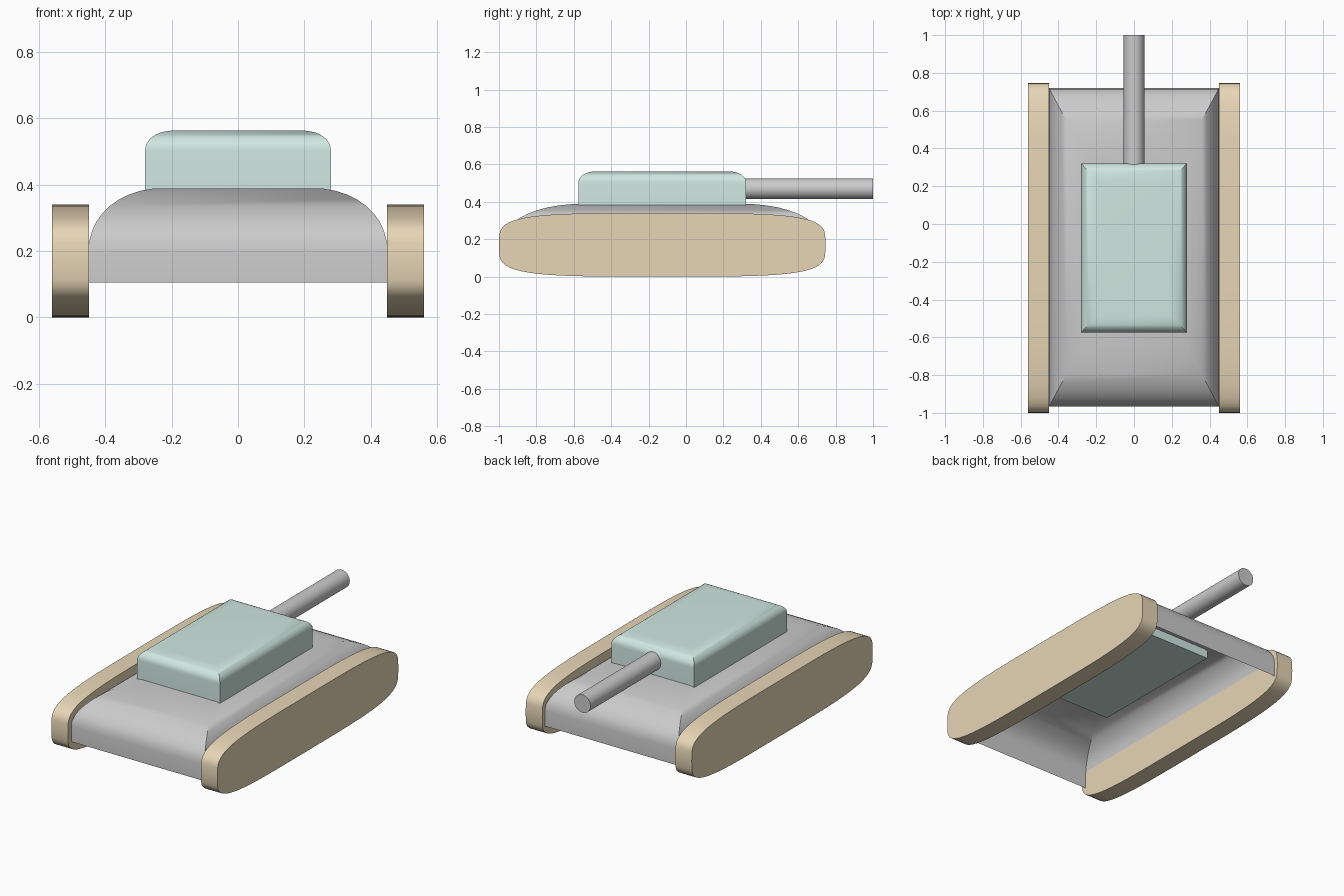
import bpy, bmesh, math

if "Cube" in bpy.data.objects:
    bpy.data.objects.remove(bpy.data.objects["Cube"])

CY = -0.127  # shared centre of hull, turret and tracks


def material(name, rgb):
    m = bpy.data.materials.new(name)
    m.diffuse_color = (*rgb, 1)
    m.use_nodes = True
    m.node_tree.nodes["Principled BSDF"].inputs["Base Color"].default_value = m.diffuse_color
    return m


def finish(name, bm, mat=None, angle=30):
    me = bpy.data.meshes.new(name)
    bm.to_mesh(me)
    bm.free()
    ob = bpy.data.objects.new(name, me)
    bpy.context.collection.objects.link(ob)
    if mat:
        me.materials.append(mat)
    bpy.ops.object.select_all(action='DESELECT')
    ob.select_set(True)
    bpy.context.view_layer.objects.active = ob
    bpy.ops.object.shade_smooth_by_angle(angle=math.radians(angle))
    return ob


def domed_box(name, hx, hy, cy, z0, z1, z2, ix, iy, power, closed, mat=None, steps=10):
    """Straight walls z0..z1, then rectangles shrinking by ix, iy up to z2."""
    levels = [(hx, hy, z0)]
    for k in range(steps + 1):
        a = k / steps * math.pi / 2
        c, s = max(math.cos(a), 0) ** (2 / power), math.sin(a) ** (2 / power)
        levels.append((hx - ix * (1 - c), hy - iy * (1 - c), z1 + (z2 - z1) * s))
    bm = bmesh.new()
    rings = [[bm.verts.new((sx * x, cy + sy * y, z))
              for sx, sy in ((-1, -1), (1, -1), (1, 1), (-1, 1))]
             for x, y, z in levels]
    for a, b in zip(rings, rings[1:]):
        for i in range(4):
            j = (i + 1) % 4
            bm.faces.new((a[i], a[j], b[j], b[i]))
    bm.faces.new(rings[-1])
    if closed:
        bm.faces.new(rings[0][::-1])
    return finish(name, bm, mat)


tan = material("tan", (0.80, 0.67, 0.47))
teal = material("teal", (0.63, 0.80, 0.75))

# Hull: open underneath
domed_box("hull", 0.45, 0.843, CY + 0.003, 0.105, 0.20, 0.39, 0.23, 0.43, 2.1, False)

# Turret: base sunk into the hull
domed_box("turret", 0.28, 0.448, CY, 0.335, 0.50, 0.563, 0.09, 0.10, 2.2, True, teal)

# Tracks: squarish oval slabs on both sides
for side, label in ((-1, "left"), (1, "right")):
    bm = bmesh.new()
    n = 64
    ring = []
    for k in range(n):
        a = 2 * math.pi * k / n
        c, s = math.cos(a), math.sin(a)
        y = CY + 0.873 * math.copysign(abs(c) ** 0.48, c)
        z = 0.17 + 0.17 * math.copysign(abs(s) ** 0.48, s)
        ring.append(bm.verts.new((side * 0.505 - 0.056, y, z)))
    face = bm.faces.new(ring)
    ext = bmesh.ops.extrude_face_region(bm, geom=[face], use_keep_orig=True)
    moved = [v for v in ext["geom"] if isinstance(v, bmesh.types.BMVert)]
    bmesh.ops.translate(bm, verts=moved, vec=(0.112, 0, 0))
    bmesh.ops.recalc_face_normals(bm, faces=bm.faces)
    finish(label + "_track", bm, tan, 35)

# Gun barrel
bpy.ops.mesh.primitive_cylinder_add(vertices=32, radius=0.055, depth=0.70,
                                    location=(0, 0.65, 0.47),
                                    rotation=(math.pi / 2, 0, 0))
barrel = bpy.context.object
barrel.name = "barrel"
bpy.ops.object.shade_smooth_by_angle(angle=math.radians(30))
